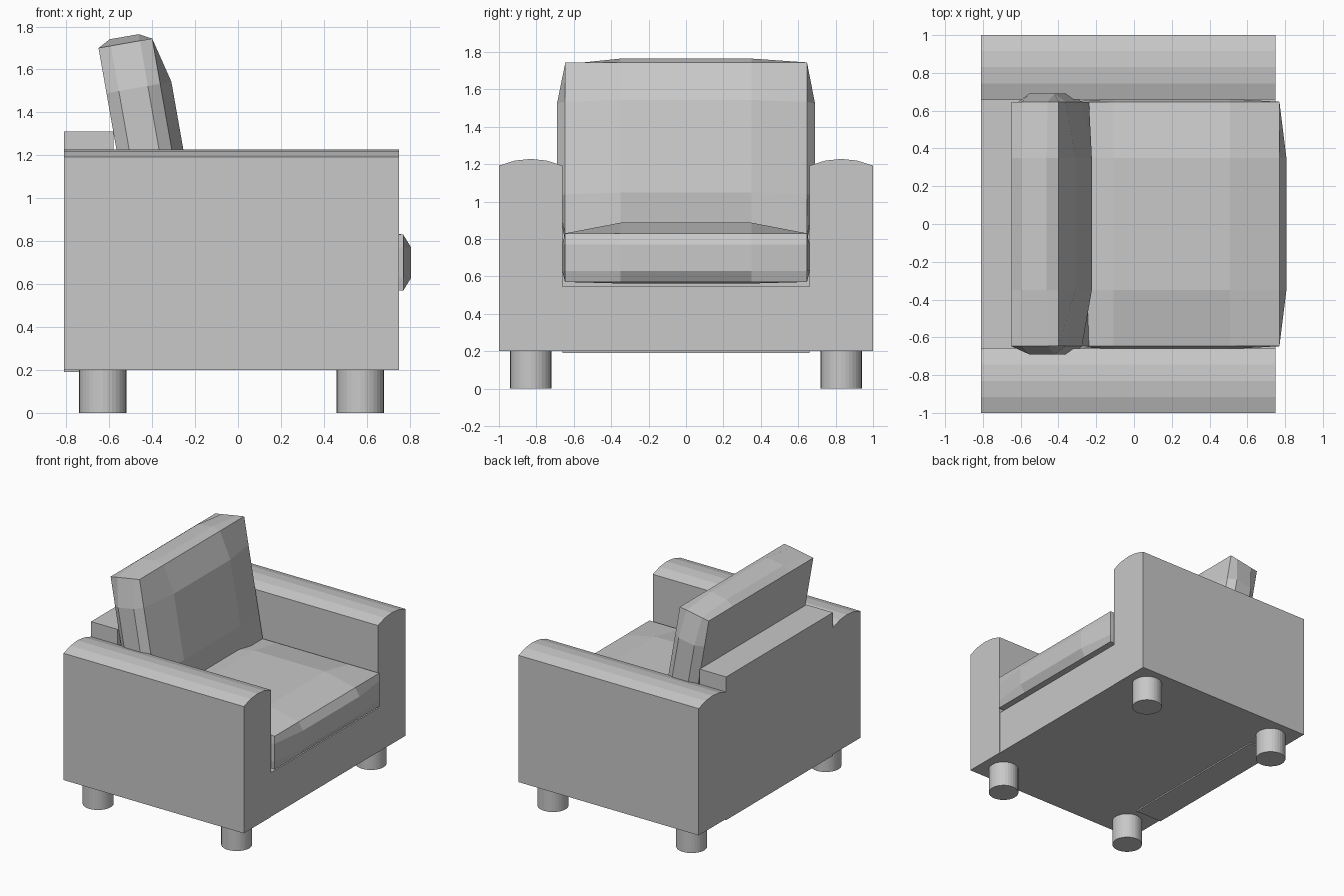
import bpy, bmesh, math
from mathutils import Vector

cube = bpy.data.objects.get("Cube")
if cube:
    bpy.data.objects.remove(cube, do_unlink=True)

# Single upholstery colour
grey = bpy.data.materials.new("light_grey")
grey.use_nodes = True
colour = (0.58, 0.58, 0.58, 1)
grey.diffuse_color = colour
grey.node_tree.nodes["Principled BSDF"].inputs["Base Color"].default_value = colour


def finish(name, bm):
    bmesh.ops.recalc_face_normals(bm, faces=bm.faces)
    mesh = bpy.data.meshes.new(name)
    bm.to_mesh(mesh)
    bm.free()
    mesh.materials.append(grey)
    obj = bpy.data.objects.new(name, mesh)
    bpy.context.collection.objects.link(obj)
    return obj


def box(name, low, high):
    low, high = Vector(low), Vector(high)
    bm = bmesh.new()
    bmesh.ops.create_cube(bm, size=1)
    for v in bm.verts:
        v.co = (low + high) / 2 + v.co * (high - low)
    return finish(name, bm)


def cushion(name, centre, half, bulge_low, bulge_high, tilt=0):
    """Box cut in three each way, whose face interiors puff outward."""
    bm = bmesh.new()
    bmesh.ops.create_cube(bm, size=2)
    bmesh.ops.subdivide_edges(bm, edges=bm.edges[:], cuts=2, use_grid_fill=True)
    for v in bm.verts:
        outer = [i for i in range(3) if abs(v.co[i]) > 0.9]
        for i in range(3):
            side = math.copysign(1, v.co[i])
            v.co[i] = side * half[i] * (1 if i in outer else 0.54)
            if outer == [i]:
                v.co[i] += bulge_high[i] if side > 0 else -bulge_low[i]
    obj = finish(name, bm)
    obj.location = centre
    obj.rotation_euler.y = math.radians(tilt)
    return obj


def arm(name, side):
    """Side panel with a shallow arched top, extruded along x."""
    inner, outer, bottom, shoulder, crown = 0.66, 1.0, 0.2, 1.192, 0.036
    segments = 4
    profile = [(outer, bottom), (inner, bottom)]
    for i in range(segments + 1):
        t = i / segments
        profile.append((inner + (outer - inner) * t,
                        shoulder + crown * (1 - (2 * t - 1) ** 2)))
    bm = bmesh.new()
    face = bm.faces.new([bm.verts.new((-0.81, side * y, z)) for y, z in profile])
    result = bmesh.ops.extrude_face_region(bm, geom=[face])
    moved = [g for g in result["geom"] if isinstance(g, bmesh.types.BMVert)]
    bmesh.ops.translate(bm, verts=moved, vec=(1.56, 0, 0))
    return finish(name, bm)


def leg(name, x, y):
    bm = bmesh.new()
    bmesh.ops.create_cone(bm, cap_ends=True, segments=32,
                          radius1=0.11, radius2=0.11, depth=0.2)
    obj = finish(name, bm)
    obj.location = (x, y, 0.1)


# Frame
box("seat_base", (-0.58, -0.66, 0.2), (0.748, 0.66, 0.545))
box("back_panel", (-0.81, -0.66, 0.19), (-0.58, 0.66, 1.31))

# Cushions
cushion("seat_cushion", (0.2, 0, 0.7), (0.57, 0.647, 0.13),
        (0.03, 0.015, 0.008), (0.037, 0.015, 0.057))
cushion("back_cushion", (-0.444, 0, 1.264), (0.127, 0.647, 0.465),
        (0, 0.043, 0), (0.053, 0.043, 0.031), tilt=-10)

# Arms and legs on both sides
for label, side in (("right", -1), ("left", 1)):
    arm(label + "_arm", side)
    for end, x in (("front", 0.57), ("rear", -0.63)):
        leg(end + "_" + label + "_leg", x, side * 0.83)
